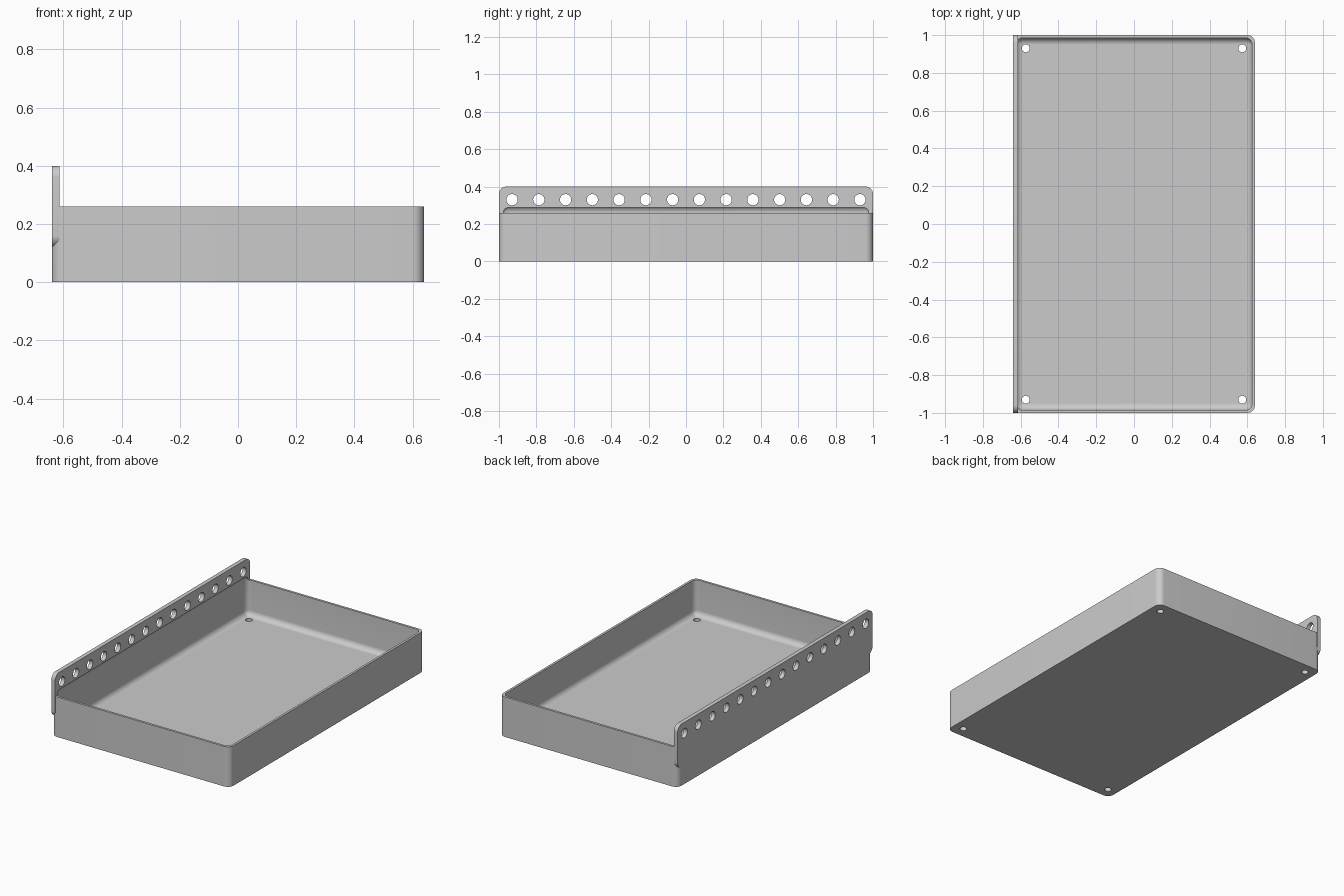
import bpy, bmesh
from math import radians
from mathutils import Matrix, Vector

if "Cube" in bpy.data.objects:
    bpy.data.objects.remove(bpy.data.objects["Cube"])

grey = bpy.data.materials.new("plain grey")
grey.use_nodes = True
grey.diffuse_color = (0.6, 0.6, 0.6, 1)
grey.node_tree.nodes["Principled BSDF"].inputs["Base Color"].default_value = grey.diffuse_color


def add_object(name, bm):
    mesh = bpy.data.meshes.new(name)
    bm.to_mesh(mesh)
    bm.free()
    mesh.materials.append(grey)
    obj = bpy.data.objects.new(name, mesh)
    bpy.context.collection.objects.link(obj)
    return obj


def rounded_box(name, low, high, radius, axis=None, segments=10):
    """Box between two corners; rounds edges along one axis, or all edges."""
    low, high = Vector(low), Vector(high)
    bm = bmesh.new()
    bmesh.ops.create_cube(bm, size=1)
    bmesh.ops.scale(bm, vec=high - low, verts=bm.verts)
    bmesh.ops.translate(bm, vec=(low + high) / 2, verts=bm.verts)
    edges = [e for e in bm.edges if axis is None
             or abs((e.verts[0].co - e.verts[1].co)[axis]) > 1e-4]
    bmesh.ops.bevel(bm, geom=edges, offset=radius, segments=segments,
                    profile=0.5, affect='EDGES')
    return add_object(name, bm)


def hole_cutters(name, centres, radius, depth, rotation):
    bm = bmesh.new()
    for centre in centres:
        bmesh.ops.create_cone(bm, cap_ends=True, segments=32, radius1=radius,
                              radius2=radius, depth=depth,
                              matrix=Matrix.Translation(centre) @ rotation)
    return add_object(name, bm)


def combine(target, other, operation):
    mod = target.modifiers.new(other.name, 'BOOLEAN')
    mod.operation, mod.solver, mod.object = operation, 'EXACT', other
    bpy.context.view_layer.objects.active = target
    bpy.ops.object.modifier_apply(modifier=mod.name)
    bpy.data.objects.remove(other)


W, L, H = 0.64, 1.0, 0.26       # half width, half length, wall height
WALL, FLOOR, R = 0.015, 0.03, 0.04

# Outer tray body and the tall mounting flange fused to its right side
tray = rounded_box("tray_with_flange", (-W, -L, 0), (W, L, H), R, axis=2)
flange = rounded_box("flange", (-W, -L, 0.12), (-W + 0.027, L, 0.4), R, axis=0)
combine(tray, flange, 'UNION')

# Filleted cavity, which also leaves a shallow recess in the flange
cavity = rounded_box("cavity", (-W + WALL, -L + WALL, FLOOR),
                     (W - WALL, L - WALL, 0.297), 0.035)
combine(tray, cavity, 'DIFFERENCE')

# Row of holes along the flange
row = [(-W, -0.93 + 1.86 * i / 13, 0.33) for i in range(14)]
combine(tray, hole_cutters("flange_holes", row, 0.03, 0.2,
                           Matrix.Rotation(radians(90), 4, 'Y')), 'DIFFERENCE')

# Corner holes through the floor
corners = [(x, y, 0) for x in (-0.573, 0.573) for y in (-0.93, 0.93)]
combine(tray, hole_cutters("floor_holes", corners, 0.021, 0.2,
                           Matrix.Identity(4)), 'DIFFERENCE')

# Smooth the fillets while keeping the rims sharp
bpy.ops.object.select_all(action='DESELECT')
tray.select_set(True)
bpy.context.view_layer.objects.active = tray
bpy.ops.object.shade_smooth_by_angle(angle=radians(30))
